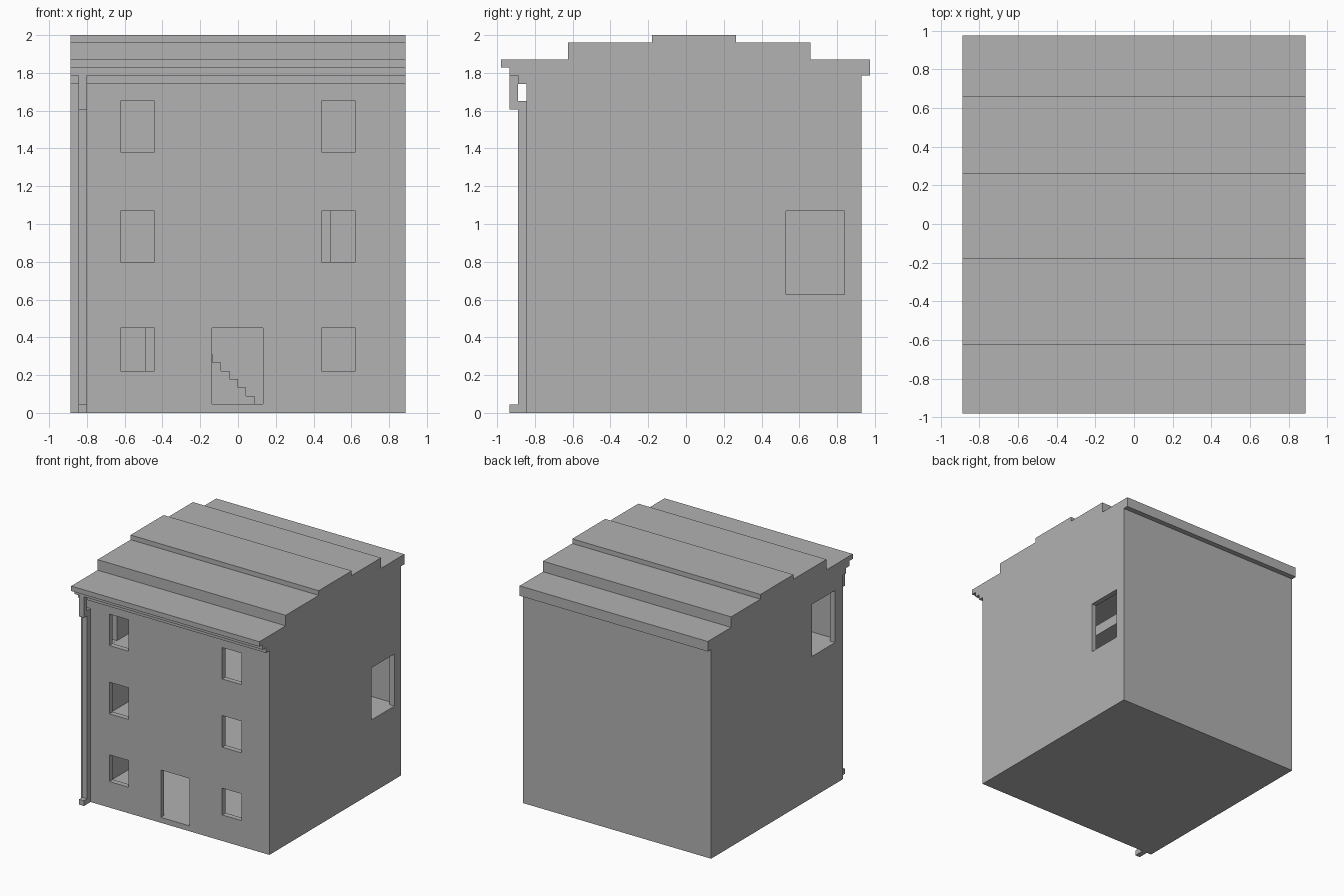
import bpy
import bmesh

cube = bpy.data.objects.get("Cube")
if cube:
    bpy.data.objects.remove(cube, do_unlink=True)

grey = bpy.data.materials.new("plain grey")
grey.use_nodes = True
colour = (0.445, 0.445, 0.445, 1)
grey.diffuse_color = colour
grey.node_tree.nodes["Principled BSDF"].inputs["Base Color"].default_value = colour


def extrude(name, points, axis, lo, hi):
    """Extrude a 2D profile (horizontal, z) along x or y."""
    bm = bmesh.new()

    def place(p, d):
        return (d, p[0], p[1]) if axis == "x" else (p[0], d, p[1])

    face = bm.faces.new([bm.verts.new(place(p, lo)) for p in points])
    new = bmesh.ops.extrude_face_region(bm, geom=[face])["geom"]
    shift = (hi - lo, 0, 0) if axis == "x" else (0, hi - lo, 0)
    bmesh.ops.translate(bm, vec=shift,
                        verts=[v for v in new if isinstance(v, bmesh.types.BMVert)])
    bmesh.ops.recalc_face_normals(bm, faces=bm.faces)
    mesh = bpy.data.meshes.new(name)
    bm.to_mesh(mesh)
    bm.free()
    mesh.materials.append(grey)
    obj = bpy.data.objects.new(name, mesh)
    bpy.context.collection.objects.link(obj)
    return obj


def box(name, x, y, z):
    return extrude(name, [(y[0], z[0]), (y[1], z[0]), (y[1], z[1]), (y[0], z[1])], "x", *x)


def cut(target, x, y, z):
    cutter = box("cutter", x, y, z)
    cutter.hide_render = True
    mod = target.modifiers.new("cut", "BOOLEAN")
    mod.operation = "DIFFERENCE"
    mod.solver = "EXACT"
    mod.object = cutter
    bpy.context.view_layer.objects.active = target
    bpy.ops.object.modifier_apply(modifier=mod.name)
    bpy.data.objects.remove(cutter, do_unlink=True)


# House body with stepped roof and front cornice
W, FRONT, BACK, T = 0.888, -0.845, 0.93, 0.045
profile = [(FRONT, 0), (FRONT, 1.74), (-0.89, 1.74), (-0.89, 1.785), (-0.935, 1.785),
           (-0.935, 1.828), (-0.98, 1.828), (-0.98, 1.87), (-0.625, 1.87),
           (-0.625, 1.96), (-0.18, 1.96), (-0.18, 2), (0.265, 2), (0.265, 1.96),
           (0.66, 1.96), (0.66, 1.87), (0.975, 1.87), (0.975, 1.785),
           (BACK, 1.785), (BACK, 0)]
house = extrude("house_body", profile, "x", -W, W)

# Rooms
floors = [0.045, 0.625, 1.205]
ceilings = [0.535, 1.115, 1.74]
inner = W - T
for lo, hi in zip(floors, ceilings):
    cut(house, (-inner, inner), (FRONT + T, BACK - T), (lo, hi))

# Stairwell openings in the two upper floors
for side, z in ((-1, floors[1]), (1, floors[2])):
    x = sorted((side * 0.485, side * (inner - 0.002)))
    cut(house, x, (-0.1, BACK - T - 0.002), (z - 0.15, z + 0.05))

# Front windows and door
for side in (-1, 1):
    x = sorted((side * 0.443, side * 0.623))
    for z in ((0.222, 0.45), (0.8, 1.07), (1.382, 1.65)):
        cut(house, x, (-1.1, -0.77), z)
cut(house, (-0.137, 0.133), (-1.1, -0.77), (floors[0] + 0.001, 0.45))

# Side doors
cut(house, (0.8, 1), (0.53, 0.84), (floors[1] + 0.001, 1.07))
cut(house, (-1, -0.8), (-0.74, -0.43), (floors[2] + 0.001, 1.65))

# Stairs, one flight on each of the lower floors
STEPS, RISE = 13, 0.0444
for name, side, z in (("lower_stairs", -1, floors[0]), ("upper_stairs", 1, floors[1])):
    pts = [(side * -0.088, z)]
    for i in range(STEPS):
        x = -0.088 + i * RISE
        top = z + (i + 1) * RISE
        pts += [(side * x, top), (side * (x + RISE), top)]
    pts.append((pts[-1][0], z))
    extrude(name, pts, "y", 0.5, BACK - T)

# Square drain pipe with an offset head and a foot
pipe = [(FRONT, 0), (-0.935, 0), (-0.935, 0.045), (-0.89, 0.045), (-0.89, 1.605),
        (-0.935, 1.605), (-0.935, 1.785), (-0.89, 1.785), (-0.89, 1.65), (FRONT, 1.65)]
extrude("drain_pipe", pipe, "x", -0.845, -0.8)
